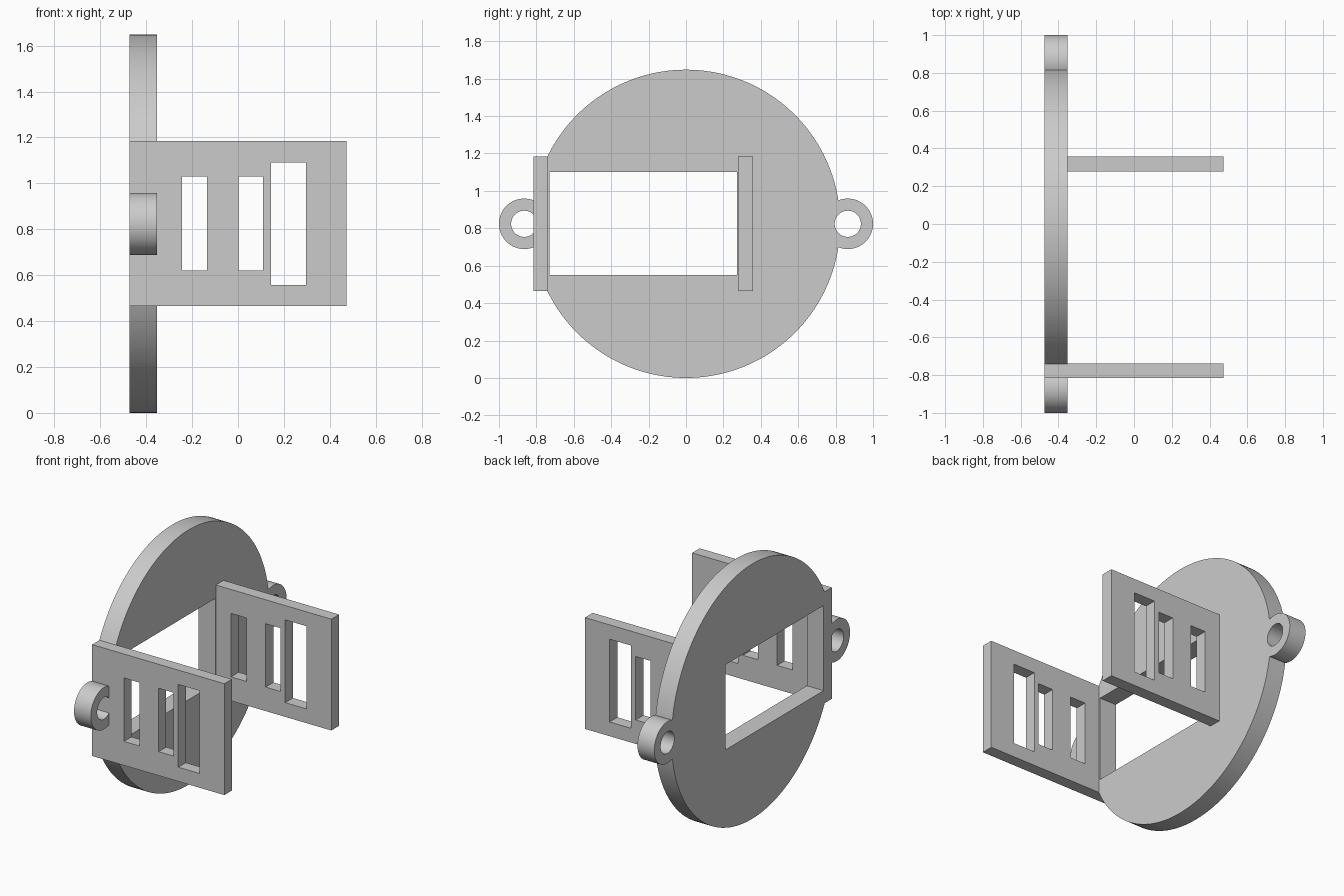
import bpy
import math

cube = bpy.data.objects.get("Cube")
if cube:
    bpy.data.objects.remove(cube, do_unlink=True)

grey = bpy.data.materials.new("light grey")
grey.use_nodes = True
colour = (0.6, 0.6, 0.6, 1)
grey.diffuse_color = colour
grey.node_tree.nodes["Principled BSDF"].inputs["Base Color"].default_value = colour

BACK, FACE, TIP = -0.473, -0.353, 0.473   # x of flange back, flange face, arm tips
MID_Z, RADIUS = 0.824, 0.824
EAR_Y = 0.865


def box(name, x, y, z):
    """Box from (low, high) ranges."""
    ranges = (x, y, z)
    bpy.ops.mesh.primitive_cube_add(size=1, location=[sum(r) / 2 for r in ranges])
    ob = bpy.context.object
    ob.name = name
    ob.scale = [r[1] - r[0] for r in ranges]
    bpy.ops.object.transform_apply(location=False, rotation=False, scale=True)
    ob.data.materials.append(grey)
    return ob


def disc(name, radius, y, x=(BACK, FACE), sides=64):
    """Cylinder lying along x."""
    bpy.ops.mesh.primitive_cylinder_add(
        vertices=sides, radius=radius, depth=x[1] - x[0],
        location=(sum(x) / 2, y, MID_Z), rotation=(0, math.pi / 2, 0))
    ob = bpy.context.object
    ob.name = name
    bpy.ops.object.transform_apply(location=False, rotation=True, scale=False)
    ob.data.materials.append(grey)
    return ob


def combine(target, tool, operation):
    """Apply a boolean and discard the tool."""
    mod = target.modifiers.new(operation, 'BOOLEAN')
    mod.operation, mod.solver, mod.object = operation, 'EXACT', tool
    bpy.context.view_layer.objects.active = target
    bpy.ops.object.modifier_apply(modifier=mod.name)
    bpy.data.objects.remove(tool, do_unlink=True)


def smooth(ob):
    bpy.ops.object.select_all(action='DESELECT')
    ob.select_set(True)
    bpy.context.view_layer.objects.active = ob
    bpy.ops.object.shade_smooth_by_angle(angle=math.radians(30))


# Round flange with two screw ears
flange = disc("round_flange", RADIUS, 0, sides=160)
for side in (-1, 1):
    combine(flange, disc("ear", 0.135, side * EAR_Y), 'UNION')
through = (BACK - 0.1, FACE + 0.1)
for side in (-1, 1):
    combine(flange, disc("ear_hole", 0.07, side * EAR_Y, through), 'DIFFERENCE')

# Rectangular window and the notch that seats the front arm
ARM_Z = (0.465, 1.185)
FRONT_Y, REAR_Y = (-0.815, -0.738), (0.278, 0.357)
combine(flange, box("window", through, (-0.73, 0.272), (0.55, 1.1)), 'DIFFERENCE')
combine(flange, box("notch", through, FRONT_Y, ARM_Z), 'DIFFERENCE')
smooth(flange)

# Two slotted arms
SLOTS = (((-0.245, -0.135), (0.62, 1.03)),
         ((0.003, 0.11), (0.62, 1.03)),
         ((0.143, 0.297), (0.557, 1.092)))
for name, start, y in (("front_arm", BACK, FRONT_Y), ("rear_arm", FACE, REAR_Y)):
    arm = box(name, (start, TIP), y, ARM_Z)
    for x, z in SLOTS:
        combine(arm, box("slot", x, (y[0] - 0.1, y[1] + 0.1), z), 'DIFFERENCE')
